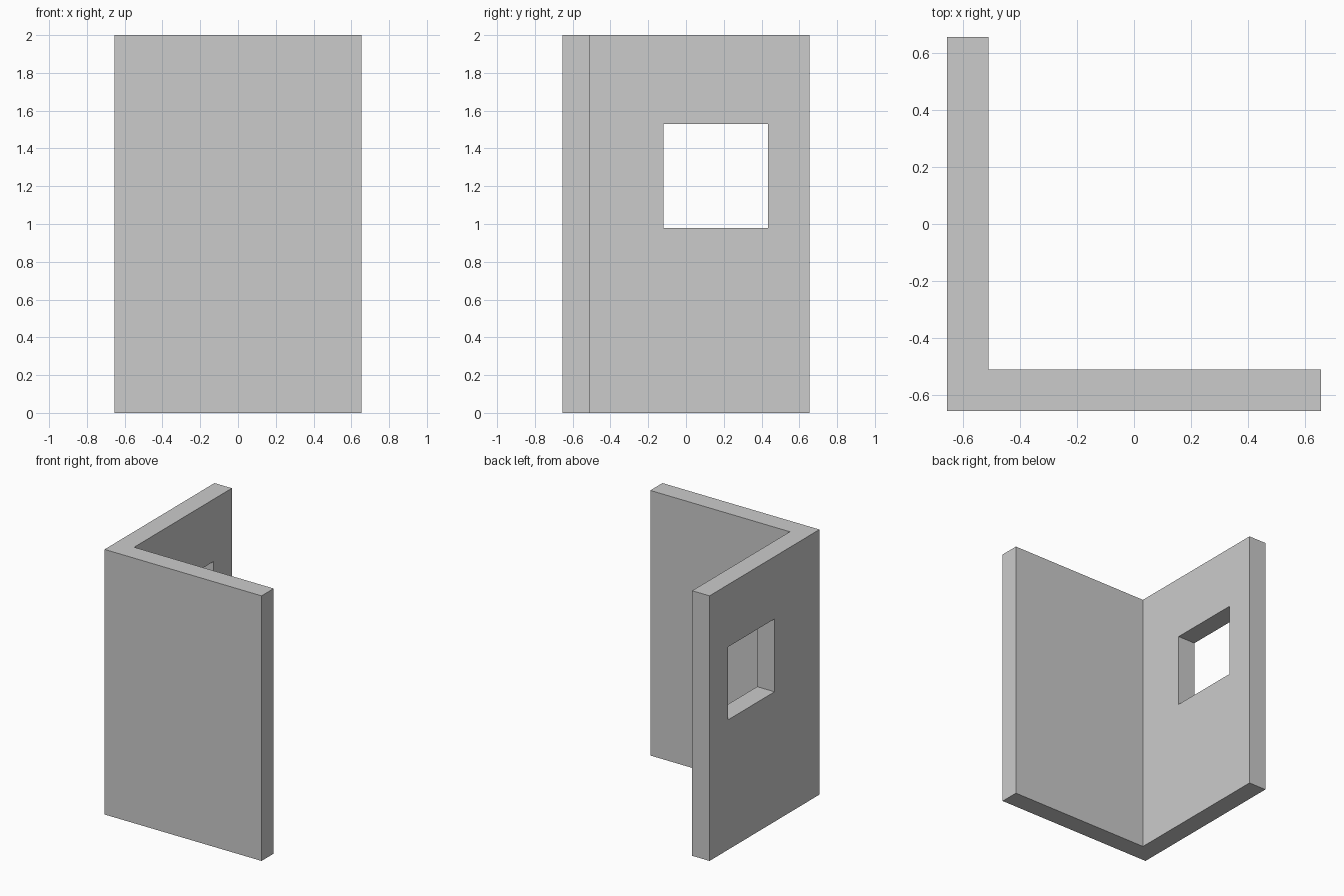
import bpy
import bmesh

cube = bpy.data.objects.get("Cube")
if cube:
    bpy.data.objects.remove(cube, do_unlink=True)

HALF, INNER, HEIGHT = 0.655, -0.51, 2.0

plaster = bpy.data.materials.new("light_grey")
plaster.use_nodes = True
grey = (0.6, 0.6, 0.6, 1)
plaster.diffuse_color = grey
plaster.node_tree.nodes["Principled BSDF"].inputs["Base Color"].default_value = grey


def prism(name, outline, axis, start, depth):
    """Extrude a flat outline from start along the x or z axis."""
    bm = bmesh.new()
    place = (lambda a, b: (start, a, b)) if axis == "x" else (lambda a, b: (a, b, start))
    face = bm.faces.new([bm.verts.new(place(a, b)) for a, b in outline])
    grown = bmesh.ops.extrude_face_region(bm, geom=[face])["geom"]
    move = (depth, 0, 0) if axis == "x" else (0, 0, depth)
    bmesh.ops.translate(bm, vec=move, verts=[v for v in grown if isinstance(v, bmesh.types.BMVert)])
    bmesh.ops.recalc_face_normals(bm, faces=bm.faces)
    mesh = bpy.data.meshes.new(name)
    bm.to_mesh(mesh)
    bm.free()
    mesh.materials.append(plaster)
    obj = bpy.data.objects.new(name, mesh)
    bpy.context.scene.collection.objects.link(obj)
    return obj


# L-shaped corner wall
walls = prism("corner_walls", [(-HALF, -HALF), (HALF, -HALF), (HALF, INNER),
                               (INNER, INNER), (INNER, HALF), (-HALF, HALF)], "z", 0, HEIGHT)

# Square window opening through the side wall
y0, y1, z0, z1 = -0.12, 0.435, 0.98, 1.53
cutter = prism("window_cutter", [(y0, z0), (y1, z0), (y1, z1), (y0, z1)], "x", -0.8, 0.4)
cutter.hide_render = True
cutter.hide_viewport = True
cutter.display_type = "WIRE"

opening = walls.modifiers.new("window_opening", "BOOLEAN")
opening.operation = "DIFFERENCE"
opening.solver = "EXACT"
opening.object = cutter
